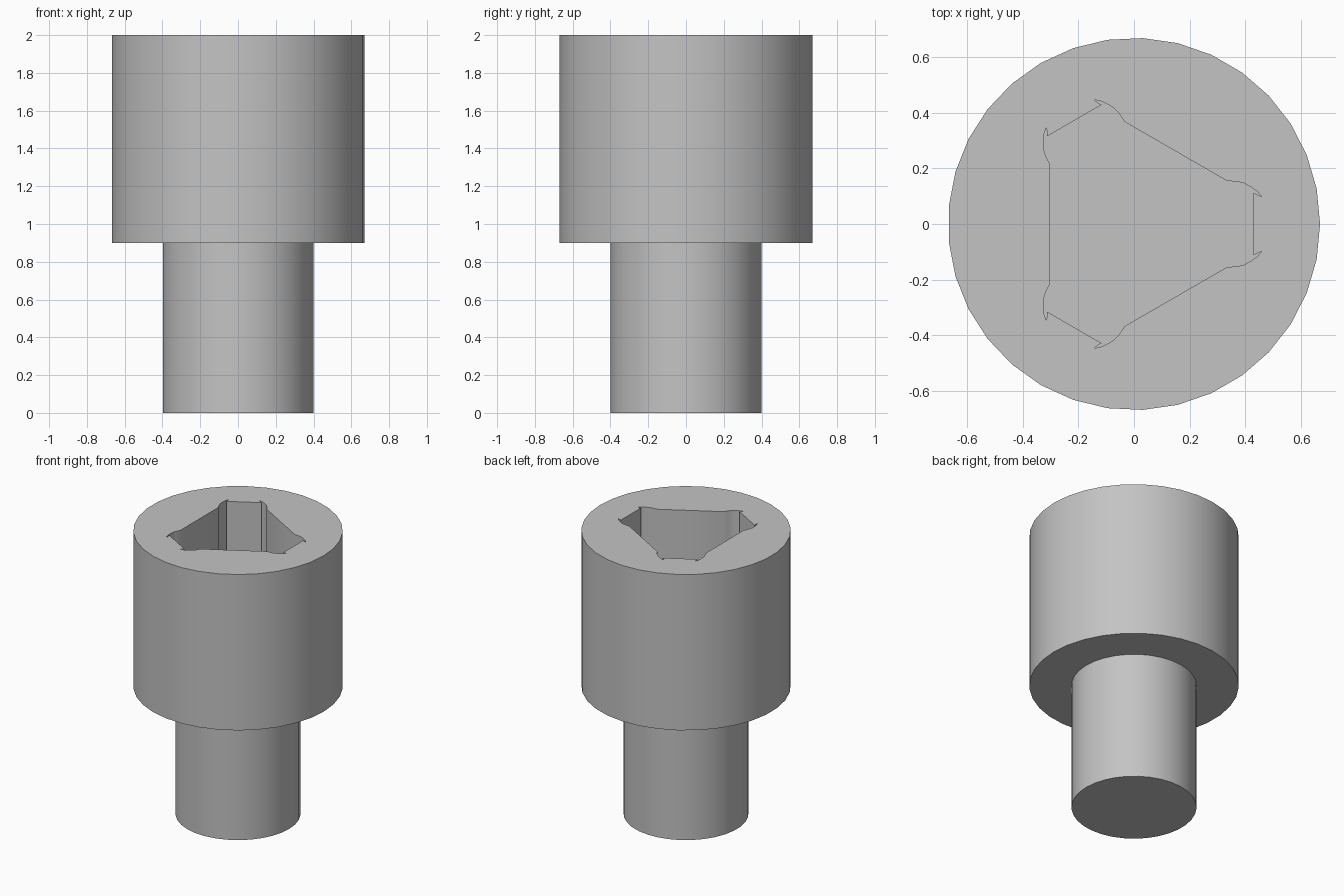
import bpy
import bmesh
from math import radians
from mathutils import Matrix, Vector

cube = bpy.data.objects.get("Cube")
if cube:
    bpy.data.objects.remove(cube, do_unlink=True)

SIDES = 33
TOP, SHOULDER, SOCKET_FLOOR = 2.0, 0.9, 1.4
HEAD_RADIUS, SHANK_RADIUS = 0.67, 0.4

steel = bpy.data.materials.new("grey_steel")
steel.use_nodes = True
steel.diffuse_color = (0.55, 0.55, 0.55, 1)
steel.node_tree.nodes["Principled BSDF"].inputs["Base Color"].default_value = steel.diffuse_color


def make_object(name, bm):
    bmesh.ops.recalc_face_normals(bm, faces=bm.faces)
    mesh = bpy.data.meshes.new(name)
    bm.to_mesh(mesh)
    bm.free()
    mesh.materials.append(steel)
    obj = bpy.data.objects.new(name, mesh)
    bpy.context.collection.objects.link(obj)
    return obj


# Stepped body: stacked rings joined by walls and a shoulder, capped at both ends
bm = bmesh.new()
rings = []
for radius, z in ((SHANK_RADIUS, 0), (SHANK_RADIUS, SHOULDER),
                  (HEAD_RADIUS, SHOULDER), (HEAD_RADIUS, TOP)):
    rings.append([bm.verts.new(Matrix.Rotation(radians(360 * i / SIDES), 3, 'Z') @ Vector((radius, 0, z)))
                  for i in range(SIDES)])
for low, high in zip(rings, rings[1:]):
    for i in range(SIDES):
        j = (i + 1) % SIDES
        bm.faces.new((low[i], low[j], high[j], high[i]))
bm.faces.new(rings[0])
bm.faces.new(rings[-1])
bolt = make_object("bolt_body", bm)

# Three-lobed key socket: half a lobe, mirrored and turned three times
half_lobe = [(0.43, 0.113), (0.46, 0.098), (0.443, 0.118), (0.42, 0.134),
             (0.395, 0.147), (0.37, 0.153), (0.335, 0.155)]
lobe = [(x, -y) for x, y in reversed(half_lobe)] + half_lobe
bm = bmesh.new()
outline = []
for turn in range(3):
    rotation = Matrix.Rotation(radians(120 * turn), 3, 'Z')
    outline += [bm.verts.new(rotation @ Vector((x, y, SOCKET_FLOOR))) for x, y in lobe]
floor = bm.faces.new(outline)
extruded = bmesh.ops.extrude_face_region(bm, geom=[floor], use_keep_orig=True)["geom"]
bmesh.ops.translate(bm, vec=(0, 0, TOP + 0.2 - SOCKET_FLOOR),
                    verts=[g for g in extruded if isinstance(g, bmesh.types.BMVert)])
cutter = make_object("socket_cutter", bm)
cutter.hide_render = True

# Cut the socket into the head
cut = bolt.modifiers.new("socket", 'BOOLEAN')
cut.operation = 'DIFFERENCE'
cut.solver = 'EXACT'
cut.object = cutter
bpy.ops.object.select_all(action='DESELECT')
bolt.select_set(True)
bpy.context.view_layer.objects.active = bolt
bpy.ops.object.modifier_apply(modifier=cut.name)
bpy.data.objects.remove(cutter, do_unlink=True)
bpy.ops.object.shade_smooth_by_angle(angle=radians(30))
